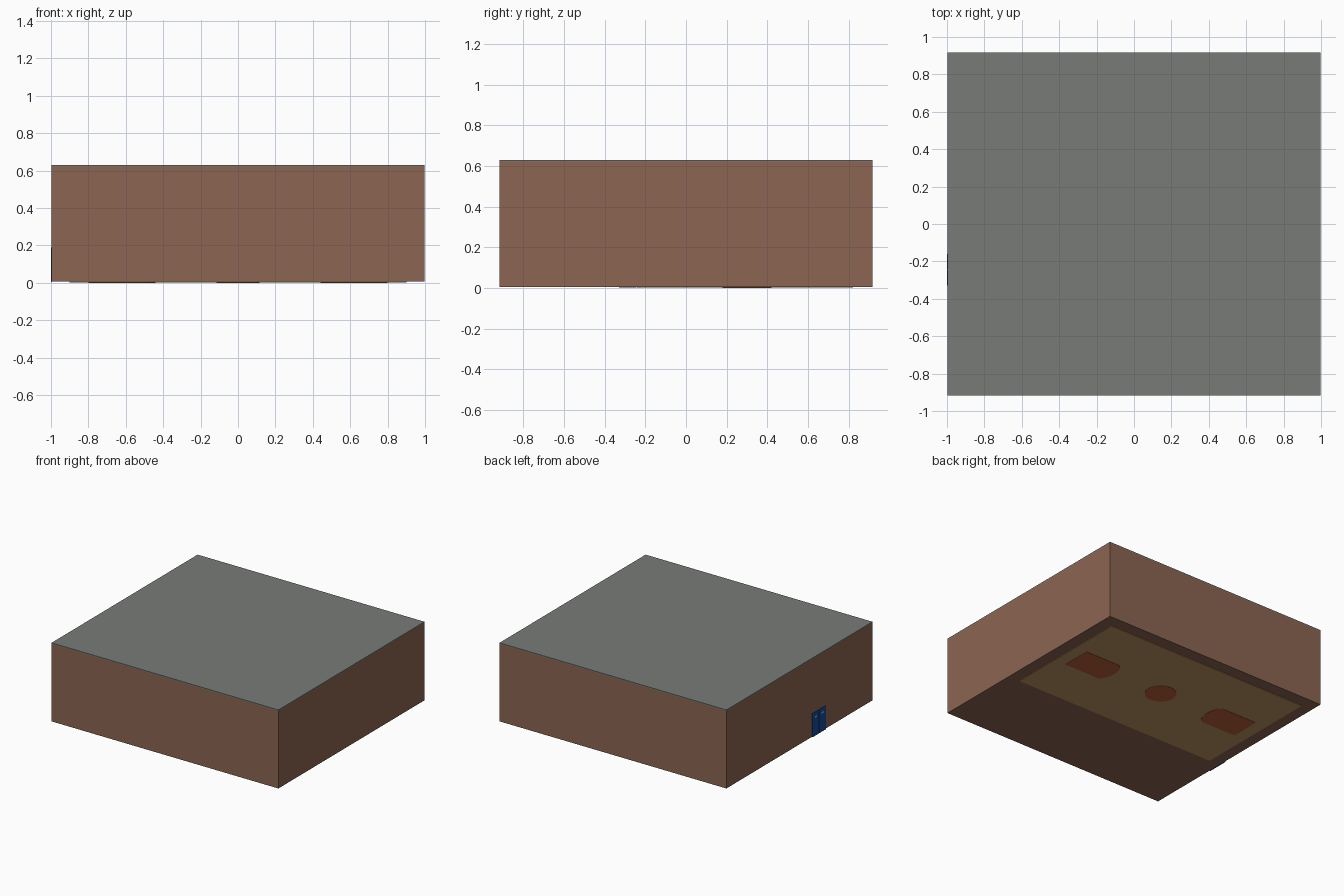
import bpy, bmesh, math

if "Cube" in bpy.data.objects:
    bpy.data.objects.remove(bpy.data.objects["Cube"])

def material(name, rgb):
    def lin(c):
        c /= 255
        return c / 12.92 if c <= 0.04045 else ((c + 0.055) / 1.055) ** 2.4
    m = bpy.data.materials.new(name)
    m.diffuse_color = (*[lin(c) for c in rgb], 1)
    m.use_nodes = True
    m.node_tree.nodes["Principled BSDF"].inputs["Base Color"].default_value = m.diffuse_color
    return m

BRICK = material("brick_brown", (140, 101, 82))
ROOF = material("roof_grey", (120, 123, 120))
WOOD = material("court_wood", (190, 148, 100))
PAINT = material("court_orange", (184, 95, 58))
BLUE = material("door_blue", (22, 74, 150))
GLASS = material("window_light_blue", (120, 160, 200))

def finish(name, bm, mat):
    bmesh.ops.recalc_face_normals(bm, faces=bm.faces)
    me = bpy.data.meshes.new(name)
    bm.to_mesh(me)
    bm.free()
    me.materials.append(mat)
    ob = bpy.data.objects.new(name, me)
    bpy.context.collection.objects.link(ob)
    return ob

def box(name, lo, hi, mat):
    bm = bmesh.new()
    bmesh.ops.create_cube(bm, size=1)
    for v in bm.verts:
        v.co = [lo[i] + (v.co[i] + 0.5) * (hi[i] - lo[i]) for i in range(3)]
    return finish(name, bm, mat)

def prism(name, pts, z0, z1, mat):
    bm = bmesh.new()
    f = bm.faces.new([bm.verts.new((x, y, z0)) for x, y in pts])
    ext = bmesh.ops.extrude_face_region(bm, geom=[f])["geom"]
    for v in ext:
        if isinstance(v, bmesh.types.BMVert):
            v.co.z = z1
    return finish(name, bm, mat)

X, Y, T = 0.997, 0.917, 0.01   # hall half sizes and wall thickness
Z0, Z1 = 0.006, 0.622

# Hall shell
box("floor", (-X + T, -Y + T, Z0), (X - T, Y - T, Z0 + 0.006), BRICK)
box("front_wall", (-X, -Y, Z0), (X, -Y + T, Z1), BRICK)
box("back_wall", (-X, Y - T, Z0), (X, Y, Z1), BRICK)
for s, side in ((-1, "left"), (1, "right")):
    a, b = sorted((s * X, s * (X - T)))
    box(side + "_wall", (a, -Y + T, Z0), (b, Y - T, Z1), BRICK)
box("roof", (-X, -Y, Z1), (X, Y, 0.63), ROOF)

# Court inlay, showing above and below the floor
CY = 0.30
box("court", (-0.9, CY - 0.52, 0.002), (0.9, CY + 0.52, 0.014), WOOD)

def arc(cx, r, a0, a1, n):
    return [(cx + r * math.cos(a0 + (a1 - a0) * i / n), CY + r * math.sin(a0 + (a1 - a0) * i / n))
            for i in range(n + 1)]

prism("centre_circle", arc(0, 0.115, 0, math.tau, 32)[:-1], 0.0, 0.016, PAINT)
for s, side in ((-1, "left"), (1, "right")):
    key = [(0.8, CY - 0.12), (0.8, CY + 0.12), (0.5, CY + 0.12)]
    key += [(0.5 - 0.06 * math.sin(math.pi * i / 12), CY + 0.12 * math.cos(math.pi * i / 12))
            for i in range(1, 13)]
    prism(side + "_key", [(s * x, y) for x, y in key], 0.0, 0.016, PAINT)

# Double door on the left wall, with a window in each leaf
for i in range(2):
    y = -0.33 + i * 0.086
    box(f"door_leaf_{i}", (-1.0, y, 0.002), (-X, y + 0.084, 0.19), BLUE)
    box(f"door_window_{i}", (-1.001, y + 0.03, 0.145), (-X, y + 0.056, 0.16), GLASS)
